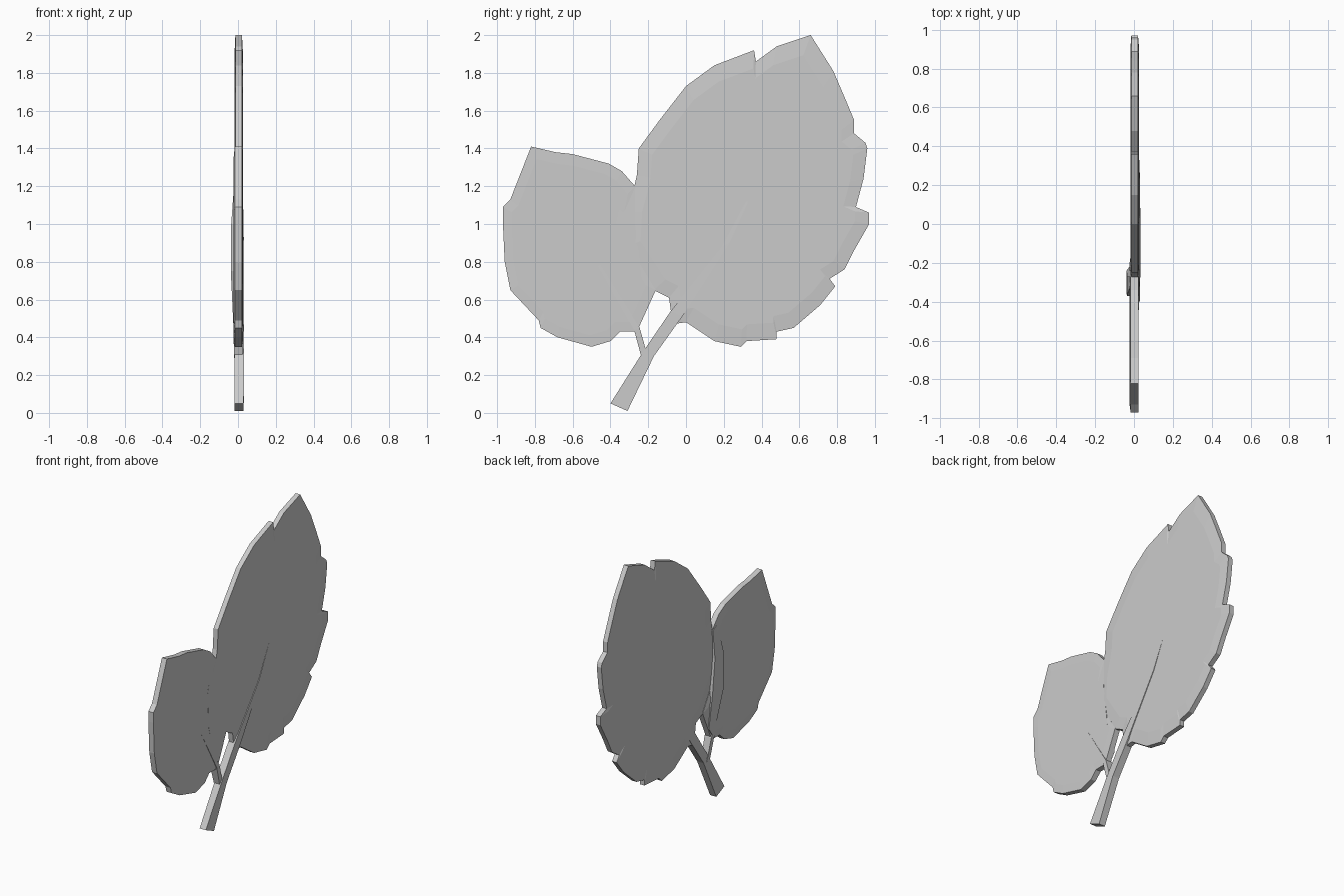
import bpy, bmesh
from mathutils import Vector

if "Cube" in bpy.data.objects:
    bpy.data.objects.remove(bpy.data.objects["Cube"])


def finish(name, bm):
    bmesh.ops.recalc_face_normals(bm, faces=bm.faces)
    mesh = bpy.data.meshes.new(name)
    bm.to_mesh(mesh)
    bm.free()
    obj = bpy.data.objects.new(name, mesh)
    bpy.context.collection.objects.link(obj)
    return obj


def leaf(name, outline, centre, rim, belly):
    """Thin blade: rim ring, inset ring and hub on each side (x is thickness)."""
    bm = bmesh.new()
    c = Vector(centre)

    def ring(x, s):
        pts = [c + (Vector(p) - c) * s for p in outline]
        return [bm.verts.new((x, p.x, p.y)) for p in pts]

    rings = [ring(belly[0], 0.88), ring(rim[0], 1), ring(rim[1], 1), ring(belly[1], 0.88)]
    n = len(outline)
    for a, b in zip(rings, rings[1:]):
        for i in range(n):
            j = (i + 1) % n
            bm.faces.new((a[i], a[j], b[j], b[i]))
    for loop, x in ((rings[0], belly[0]), (rings[-1], belly[1])):
        hub = bm.verts.new((x, *centre))
        for i in range(n):
            bm.faces.new((loop[i], loop[(i + 1) % n], hub))
    return finish(name, bm)


def stalk(name, sections):
    """Four-sided stalk; each section is (y1, z1, y2, z2, x_low, x_high)."""
    bm = bmesh.new()
    rings = []
    for y1, z1, y2, z2, lo, hi in sections:
        rings.append([bm.verts.new(v) for v in
                      ((lo, y1, z1), (hi, y1, z1), (hi, y2, z2), (lo, y2, z2))])
    for a, b in zip(rings, rings[1:]):
        for i in range(4):
            j = (i + 1) % 4
            bm.faces.new((a[i], a[j], b[j], b[i]))
    bm.faces.new(rings[0])
    bm.faces.new(rings[-1])
    return finish(name, bm)


# Large serrated leaf
large = [(0, .48), (.15, .38), (.29, .35), (.32, .38), (.48, .39), (.48, .43),
         (.57, .45), (.71, .57), (.79, .67), (.76, .71), (.84, .76), (.89, .86),
         (.97, 1.0), (.97, 1.06), (.90, 1.09), (.94, 1.24), (.96, 1.40),
         (.95, 1.43), (.89, 1.48), (.89, 1.55), (.84, 1.67), (.78, 1.81),
         (.66, 2.0), (.48, 1.94), (.37, 1.86), (.36, 1.92), (.15, 1.84),
         (0, 1.73), (-.14, 1.55), (-.25, 1.40), (-.26, 1.26), (-.28, 1.17),
         (-.31, 1.06), (-.32, .88), (-.17, .65), (-.09, .61), (-.07, .47)]
leaf("large_leaf", large, (.34, 1.12), (-.014, .021), (-.019, .027))

# Small leaf tucked beside it
small = [(-.26, .43), (-.35, .43), (-.40, .38), (-.50, .35), (-.68, .40),
         (-.77, .45), (-.78, .49), (-.93, .65), (-.96, .80), (-.97, 1.02),
         (-.97, 1.09), (-.93, 1.13), (-.82, 1.41), (-.69, 1.38), (-.60, 1.37),
         (-.41, 1.32), (-.34, 1.28), (-.27, 1.20), (-.30, 1.06), (-.30, .88),
         (-.16, .65)]
leaf("small_leaf", small, (-.58, .86), (-.017, .022), (-.024, .024))

# Main stem running into a tapering midrib
stalk("main_stem", [(-.40, .05, -.31, .01, -.018, .03),
                    (-.23, .32, -.17, .30, -.018, .033),
                    (-.08, .54, -.02, .51, -.018, .033),
                    (.19, .88, .23, .90, -.018, .031),
                    (.35, 1.18, .355, 1.175, -.01, .026)])

# Side stalk and midrib of the small leaf
stalk("side_stalk", [(-.24, .31, -.20, .29, -.02, .025),
                     (-.275, .44, -.245, .45, -.025, .028),
                     (-.51, .86, -.505, .863, -.01, .023)])

# Raised fold where the two leaves meet
stalk("leaf_fold", [(-.27, .45, -.22, .52, -.024, .022),
                    (-.36, .75, -.24, .76, -.038, .025),
                    (-.37, 1.0, -.27, 1.0, -.036, .025),
                    (-.32, 1.22, -.27, 1.19, -.02, .022)])
